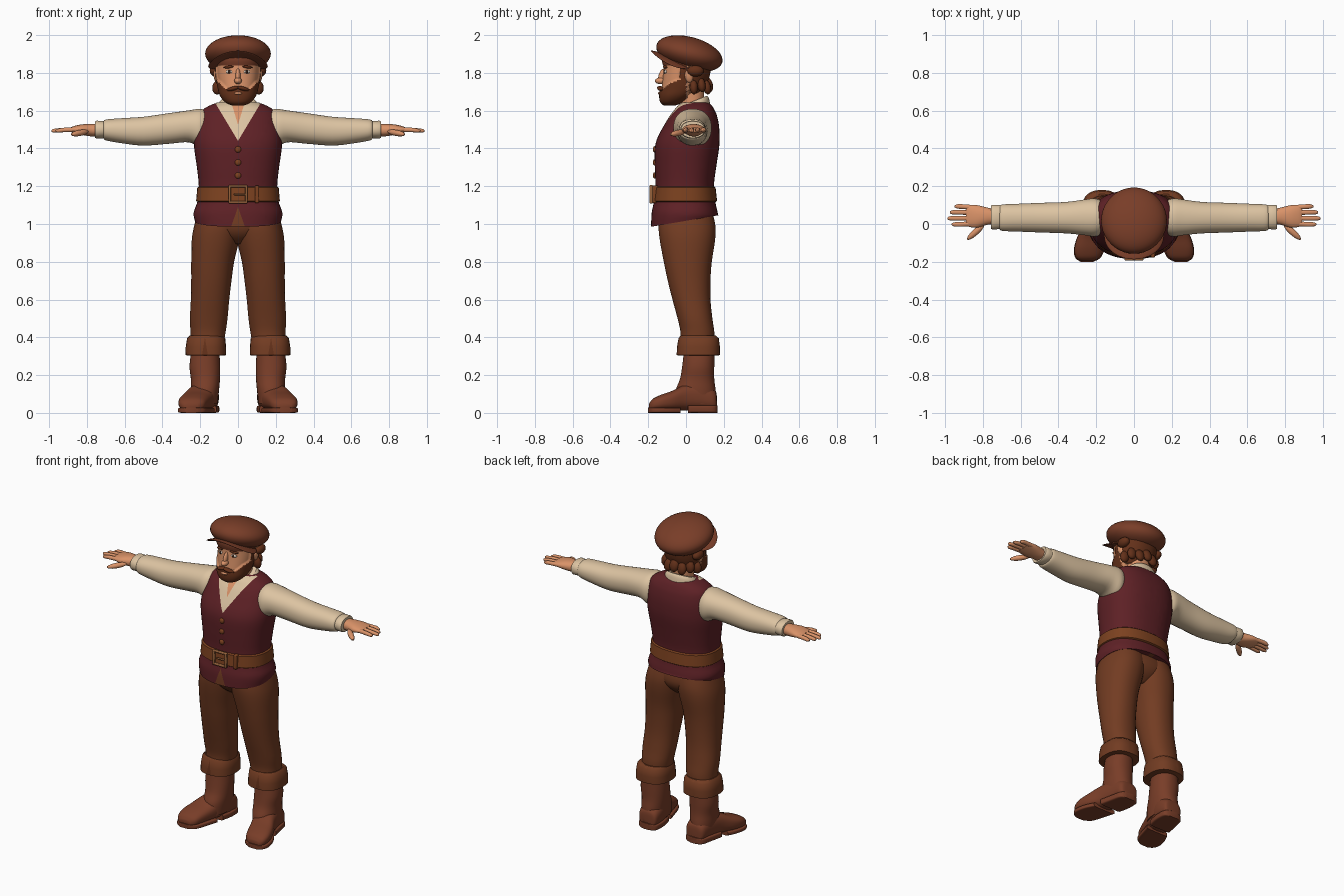
import bpy, bmesh, math
from mathutils import Matrix, Vector, Euler

if "Cube" in bpy.data.objects:
    bpy.data.objects.remove(bpy.data.objects["Cube"])


def material(name, r, g, b):
    m = bpy.data.materials.new(name)
    m.diffuse_color = (r, g, b, 1)
    m.use_nodes = True
    m.node_tree.nodes["Principled BSDF"].inputs["Base Color"].default_value = m.diffuse_color
    return m


LEATHER = material("cap_and_boot_brown", .19, .047, .021)
CLOTH = material("trouser_brown", .17, .045, .016)
VEST = material("burgundy", .112, .015, .019)
CREAM = material("cream", .72, .55, .36)
SKIN = material("skin", .70, .29, .14)
HAIR = material("hair_brown", .125, .03, .010)
BELT = material("belt_brown", .20, .053, .014)
BRASS = material("dull_brass", .31, .125, .045)
WHITE = material("eye_white", .65, .58, .5)
DARK = material("eye_dark", .03, .012, .007)


def finish(name, bm, mat, mirror=False):
    bmesh.ops.recalc_face_normals(bm, faces=bm.faces)
    me = bpy.data.meshes.new(name)
    bm.to_mesh(me)
    bm.free()
    me.materials.append(mat)
    ob = bpy.data.objects.new(name, me)
    bpy.context.collection.objects.link(ob)
    if mirror:
        ob.modifiers.new("mirror", 'MIRROR')
    return ob


def smooth_rows(rows, steps):
    """Catmull-Rom interpolation of section rows."""
    out = []
    for i in range(len(rows) - 1):
        p0, p1, p2 = rows[max(i - 1, 0)], rows[i], rows[i + 1]
        p3 = rows[min(i + 2, len(rows) - 1)]
        for s in range(steps):
            t = s / steps
            out.append([.5 * (2 * b + (c - a) * t + (2 * a - 5 * b + 4 * c - d) * t * t
                              + (3 * b - a - 3 * c + d) * t ** 3)
                        for a, b, c, d in zip(p0, p1, p2, p3)])
    return out + [list(rows[-1])]


def loft(name, rows, mat, axis='z', seg=32, steps=4, p=2.2, mirror=False):
    """Skin rounded sections; row = position on axis, then low/high of both other axes."""
    bm = bmesh.new()
    rings = []
    for t, a0, a1, b0, b1 in smooth_rows(rows, steps):
        ring = []
        for k in range(seg):
            w = 2 * math.pi * (k + .5) / seg
            c, s = math.cos(w), math.sin(w)
            a = (a0 + a1) / 2 + (a1 - a0) / 2 * math.copysign(abs(c) ** (2 / p), c)
            b = (b0 + b1) / 2 + (b1 - b0) / 2 * math.copysign(abs(s) ** (2 / p), s)
            ring.append(bm.verts.new({'z': (a, b, t), 'x': (t, a, b), 'y': (a, t, b)}[axis]))
        rings.append(ring)
    for r, q in zip(rings, rings[1:]):
        for k in range(seg):
            j = (k + 1) % seg
            bm.faces.new((r[k], r[j], q[j], q[k]))
    bm.faces.new(rings[0])
    bm.faces.new(rings[-1])
    return finish(name, bm, mat, mirror)


def sym(rows):
    """Rows given as z, half width, front y, back y."""
    return [(z, -w, w, y0, y1) for z, w, y0, y1 in rows]


def blob(name, co, radii, mat, rot=(0, 0, 0), mirror=False, seg=20):
    bm = bmesh.new()
    m = (Matrix.Translation(co) @ Euler([math.radians(a) for a in rot]).to_matrix().to_4x4()
         @ Matrix.Diagonal((*radii, 1)))
    bmesh.ops.create_uvsphere(bm, u_segments=seg, v_segments=seg // 2 + 2, radius=1, matrix=m)
    return finish(name, bm, mat, mirror)


def boxes(name, parts, mat):
    bm = bmesh.new()
    for co, size in parts:
        bmesh.ops.create_cube(bm, size=1, matrix=Matrix.Translation(co) @ Matrix.Diagonal((*size, 1)))
    ob = finish(name, bm, mat)
    bev = ob.modifiers.new("bevel", 'BEVEL')
    bev.width, bev.segments = .005, 2
    return ob


def paint_v(ob, mat, x0, z0, k, ymax):
    """Cut a clean V into the front and colour the inside: |x-x0| < k (z-z0)."""
    ob.data.materials.append(mat)
    bm = bmesh.new()
    bm.from_mesh(ob.data)
    for s in (1, -1):
        bmesh.ops.bisect_plane(bm, geom=bm.verts[:] + bm.edges[:] + bm.faces[:], dist=1e-5,
                               plane_co=(x0, 0, z0), plane_no=Vector((s, 0, -k)).normalized())
    for f in bm.faces:
        c = f.calc_center_median()
        if c.y < ymax and abs(c.x - x0) < k * (c.z - z0):
            f.material_index = len(ob.data.materials) - 1
    bm.to_mesh(ob.data)
    bm.free()


# Vest with shirt opening, bare throat and split hem
vest = loft("vest", sym([
    (1.0, .228, -.185, .172), (1.06, .235, -.182, .168), (1.12, .215, -.17, .155),
    (1.2, .208, -.162, .148), (1.3, .218, -.165, .16), (1.4, .232, -.165, .175),
    (1.46, .233, -.15, .178), (1.52, .224, -.118, .175), (1.57, .21, -.088, .165),
    (1.6, .193, -.065, .153), (1.625, .155, -.045, .138), (1.643, .11, -.02, .118)]),
    VEST, seg=48, p=2.35)
for v in vest.data.vertices:
    if v.co.z < 1.05:
        v.co.z += (v.co.y + .1) * .17 * (1.05 - v.co.z) / .05
paint_v(vest, CREAM, 0, 1.44, .6, .03)
paint_v(vest, SKIN, 0, 1.525, .3, .03)
paint_v(vest, CLOTH, 0, 1.09, -.35, -.05)
for i, z in enumerate((1.395, 1.326, 1.257)):
    blob(f"vest_button_{i}", (0, -.166, z), (.017, .01, .017), BELT, seg=14)

# Belt, loop and buckle
loft("belt", sym([(1.116, .213, -.172, .156), (1.122, .222, -.18, .165),
                  (1.192, .216, -.172, .157), (1.198, .208, -.165, .15)]),
     BELT, seg=48, steps=1, p=2.35)
boxes("buckle", [((s * .043, -.184, 1.157), (.014, .018, .098)) for s in (1, -1)]
      + [((0, -.184, 1.157 + s * .042), (.09, .018, .014)) for s in (1, -1)]
      + [((.012, -.188, 1.157), (.07, .01, .011))], BRASS)
boxes("belt_loop", [((.1, -.163, 1.157), (.022, .03, .092))], BELT)

# Collar and neck
collar = loft("collar", sym([(1.59, .112, -.05, .13), (1.635, .104, -.038, .122),
                             (1.655, .088, -.026, .112)]), CREAM, seg=40)
for v in collar.data.vertices:
    v.co.z += (v.co.y - .05) * .4
paint_v(collar, SKIN, 0, 1.525, .3, .0)
loft("neck", sym([(1.55, .07, -.03, .1), (1.65, .066, -.03, .095), (1.75, .07, -.04, .1)]), SKIN)

# Sleeves and cuffs
loft("sleeve", [(.15, -.04, .11, 1.43, 1.595), (.2, -.066, .135, 1.405, 1.61),
                (.26, -.06, .13, 1.432, 1.602), (.36, -.05, .117, 1.425, 1.588),
                (.5, -.045, .112, 1.415, 1.568), (.62, -.04, .107, 1.428, 1.56),
                (.70, -.036, .103, 1.443, 1.553), (.712, -.02, .09, 1.455, 1.54)],
     CREAM, 'x', mirror=True)
loft("sleeve_cuff", [(.70, -.025, .1, 1.455, 1.545), (.75, -.03, .102, 1.452, 1.547),
                     (.757, -.02, .093, 1.46, 1.54)], CREAM, 'x', steps=2, mirror=True)

# Hands
loft("palm", [(.74, .0, .08, 1.465, 1.528), (.78, -.005, .088, 1.464, 1.53),
              (.83, -.02, .1, 1.472, 1.527), (.87, -.016, .102, 1.482, 1.518),
              (.89, -.008, .096, 1.488, 1.51)], SKIN, 'x', seg=24, mirror=True)
for i, (y, tip) in enumerate(((.088, .95), (.06, .975), (.031, .987), (.002, .965))):
    yt = y + (y - .04) * .1
    loft(f"finger_{i}", [(.855, y - .013, y + .013, 1.487, 1.512),
                         (.92, yt - .013, yt + .013, 1.486, 1.51),
                         (tip - .012, yt - .011, yt + .011, 1.484, 1.504),
                         (tip, yt - .004, yt + .004, 1.489, 1.498)],
         SKIN, 'x', seg=12, steps=2, mirror=True)
blob("thumb", (.838, -.042, 1.482), (.062, .017, .016), SKIN, (0, 8, -42), True, 14)

# Trousers
loft("hips", sym([(.895, .05, -.07, .08), (.94, .15, -.122, .13),
                  (1.0, .222, -.145, .15), (1.1, .2, -.14, .13)]), CLOTH)
loft("trouser_leg", [(1.1, -.02, .2, -.13, .13), (1.0, -.02, .23, -.145, .155),
                     (.92, -.008, .245, -.14, .155), (.8, .02, .248, -.118, .137),
                     (.7, .034, .248, -.097, .13), (.6, .046, .25, -.072, .13),
                     (.5, .055, .255, -.045, .14), (.43, .065, .252, -.03, .15),
                     (.37, .075, .25, -.03, .15)], CLOTH, mirror=True)
turnup = loft("trouser_turnup", [(.303, .075, .265, -.035, .165), (.306, .062, .278, -.05, .18),
                                 (.35, .063, .277, -.048, .18), (.395, .067, .27, -.04, .174),
                                 (.41, .08, .255, -.028, .158)],
              CLOTH, steps=1, p=2.5, mirror=True)
paint_v(turnup, HAIR, .175, .40, -.16, .0)

# Boots
loft("boot_shaft", [(.34, .1, .245, -.01, .15), (.25, .094, .257, -.02, .15),
                    (.18, .095, .25, -.032, .15), (.12, .1, .25, -.055, .157),
                    (.05, .108, .245, -.06, .158)], LEATHER, mirror=True)
loft("boot_foot", [(.163, .13, .2, .015, .09), (.15, .107, .23, .012, .125),
                   (.08, .102, .247, .012, .16), (.0, .117, .268, .012, .152),
                   (-.07, .14, .3, .012, .118), (-.13, .16, .315, .012, .097),
                   (-.175, .18, .308, .012, .075), (-.195, .212, .285, .015, .05)],
     LEATHER, 'y', p=2.6, mirror=True)
loft("boot_heel", [(.168, .14, .2, 0, .04), (.15, .105, .232, 0, .04),
                   (.08, .1, .25, 0, .04), (.01, .115, .265, 0, .04)],
     LEATHER, 'y', p=6, mirror=True)
loft("boot_sole", [(-.03, .125, .28, 0, .028), (-.08, .14, .305, 0, .028),
                   (-.14, .158, .319, 0, .028), (-.18, .178, .31, 0, .028),
                   (-.2, .215, .283, 0, .028)], LEATHER, 'y', p=6, mirror=True)

# Head, with raised beard and hair
head = loft("head", sym([
    (1.635, .03, -.115, -.06), (1.65, .062, -.13, -.02), (1.68, .087, -.134, .03),
    (1.72, .1, -.129, .08), (1.77, .109, -.123, .105), (1.82, .113, -.118, .115),
    (1.87, .112, -.115, .115), (1.91, .1, -.1, .105)]), SKIN, seg=80, steps=7)
head.data.materials.append(HAIR)


def hairy(c):
    ax = abs(c.x)
    beard = c.y < .0 and c.z < 1.712 + max(0, ax - .06) * 1.1
    sideburn = -.03 < c.y < .0 and c.z < 1.85
    return beard or sideburn or (c.y > .03 and c.z > 1.7)


raised = {}
for f in head.data.polygons:
    if hairy(f.center):
        f.material_index = 1
        for i in f.vertices:
            raised[i] = .016 if f.center.y > .02 else .008
normals = {i: head.data.vertices[i].normal.copy() for i in raised}
for i, d in raised.items():
    head.data.vertices[i].co += normals[i] * d

# Hair tufts along the nape and temples
for i in range(7):
    a = math.radians(12 + i * 26)
    blob(f"hair_tuft_{i}", (.108 * math.cos(a), .02 + .1 * math.sin(a), 1.725 + .012 * (i % 2)),
         (.03, .022, .04), HAIR, (15 * math.sin(a), -15 * math.cos(a), 0), seg=12)
blob("temple_hair", (.122, .05, 1.81), (.028, .045, .03), HAIR, (0, 25, 0), True, 14)

# Facial features
blob("ear", (.116, .015, 1.782), (.013, .022, .034), SKIN, (10, 8, 0), True)
blob("nose_tip", (0, -.134, 1.758), (.02, .03, .018), SKIN)
blob("nose_bridge", (0, -.124, 1.785), (.013, .021, .04), SKIN, (-18, 0, 0))
blob("eye", (.046, -.107, 1.806), (.019, .01, .010), WHITE, (0, 0, 15), True)
blob("iris", (.046, -.114, 1.806), (.008, .005, .009), DARK, (0, 0, 15), True, 12)
blob("eyebrow", (.05, -.111, 1.831), (.028, .009, .007), HAIR, (0, 6, 18), True, 14)
blob("moustache", (.026, -.134, 1.717), (.036, .018, .011), HAIR, (0, 14, 15), True, 14)
blob("lower_lip", (0, -.141, 1.692), (.022, .008, .007), SKIN, seg=14)

# Flat cap
blob("cap_crown", (0, .018, 1.902), (.174, .18, .088), LEATHER, (-15, 0, 0), seg=40)
loft("cap_band", sym([(1.838, .12, -.122, .13), (1.87, .128, -.128, .14), (1.91, .125, -.12, .14)]),
     LEATHER)
brim = blob("cap_brim", (0, -.065, 1.872), (.158, .13, .012), LEATHER, (-20, 0, 0), seg=36)
for v in brim.data.vertices:
    v.co.z -= 1.5 * v.co.x ** 2

# Smooth shading with sharp edges kept
for ob in bpy.context.scene.objects:
    ob.select_set(True)
    bpy.context.view_layer.objects.active = ob
bpy.ops.object.shade_smooth_by_angle(angle=math.radians(42))
